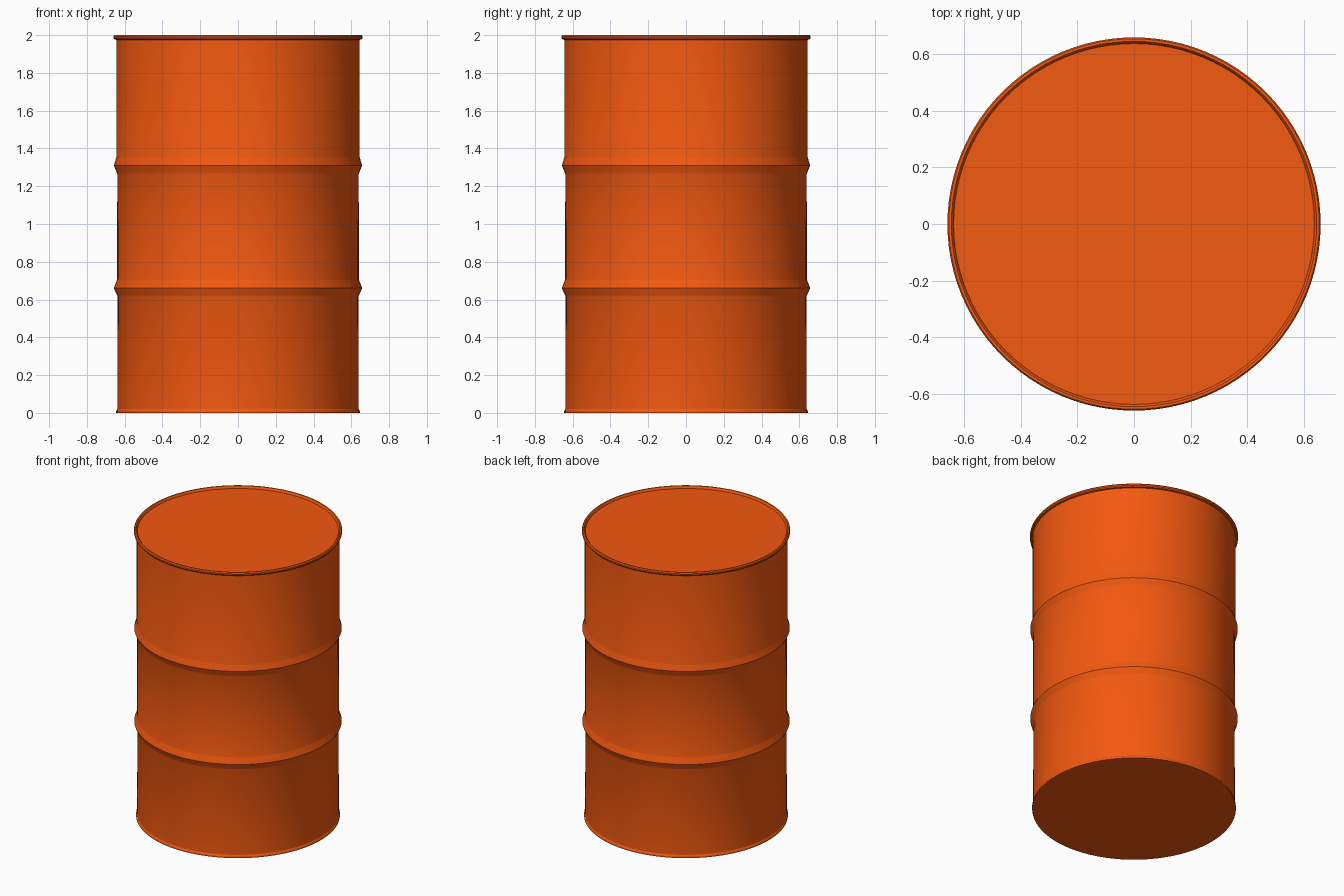
import bpy, bmesh, math

if "Cube" in bpy.data.objects:
    bpy.data.objects.remove(bpy.data.objects["Cube"])

SEGMENTS = 96

paint = bpy.data.materials.new("orange_paint")
paint.diffuse_color = (0.9, 0.1, 0.005, 1)
paint.use_nodes = True
paint.node_tree.nodes["Principled BSDF"].inputs["Base Color"].default_value = paint.diffuse_color


def lathe(name, profile):
    """Revolve (radius, z) points around the z axis, smooth with sharp edges kept."""
    bm = bmesh.new()
    verts = [bm.verts.new((r, 0, z)) for r, z in profile]
    edges = [bm.edges.new(pair) for pair in zip(verts, verts[1:])]
    bmesh.ops.spin(bm, geom=verts + edges, cent=(0, 0, 0), axis=(0, 0, 1),
                   angle=math.tau, steps=SEGMENTS, use_duplicate=False)
    bmesh.ops.remove_doubles(bm, verts=bm.verts, dist=1e-5)
    bmesh.ops.recalc_face_normals(bm, faces=bm.faces)
    mesh = bpy.data.meshes.new(name)
    bm.to_mesh(mesh)
    bm.free()
    mesh.materials.append(paint)
    obj = bpy.data.objects.new(name, mesh)
    bpy.context.collection.objects.link(obj)
    bpy.ops.object.select_all(action='DESELECT')
    obj.select_set(True)
    bpy.context.view_layer.objects.active = obj
    bpy.ops.object.shade_smooth_by_angle(angle=math.radians(30))
    return obj


def hoop(z, below, above):
    """Rolled stiffening ring bulging out of the wall."""
    return [(below, z - 0.045), (below + 0.004, z - 0.035), (0.653, z - 0.01),
            (0.657, z), (0.654, z + 0.01), (above + 0.003, z + 0.038), (above, z + 0.048)]


# Drum: flat base, bottom flange, wall with two hoops, top rim and recessed lid
profile = [(0, 0), (0.645, 0), (0.645, 0.01), (0.639, 0.02)]
profile += hoop(0.66, 0.637, 0.64)
profile += hoop(1.31, 0.639, 0.643)
profile += [(0.643, 1.975), (0.654, 1.977), (0.659, 1.984), (0.659, 1.993),
            (0.654, 2.0), (0.645, 2.0), (0.639, 1.993), (0.637, 1.985), (0, 1.985)]
lathe("drum", profile)
